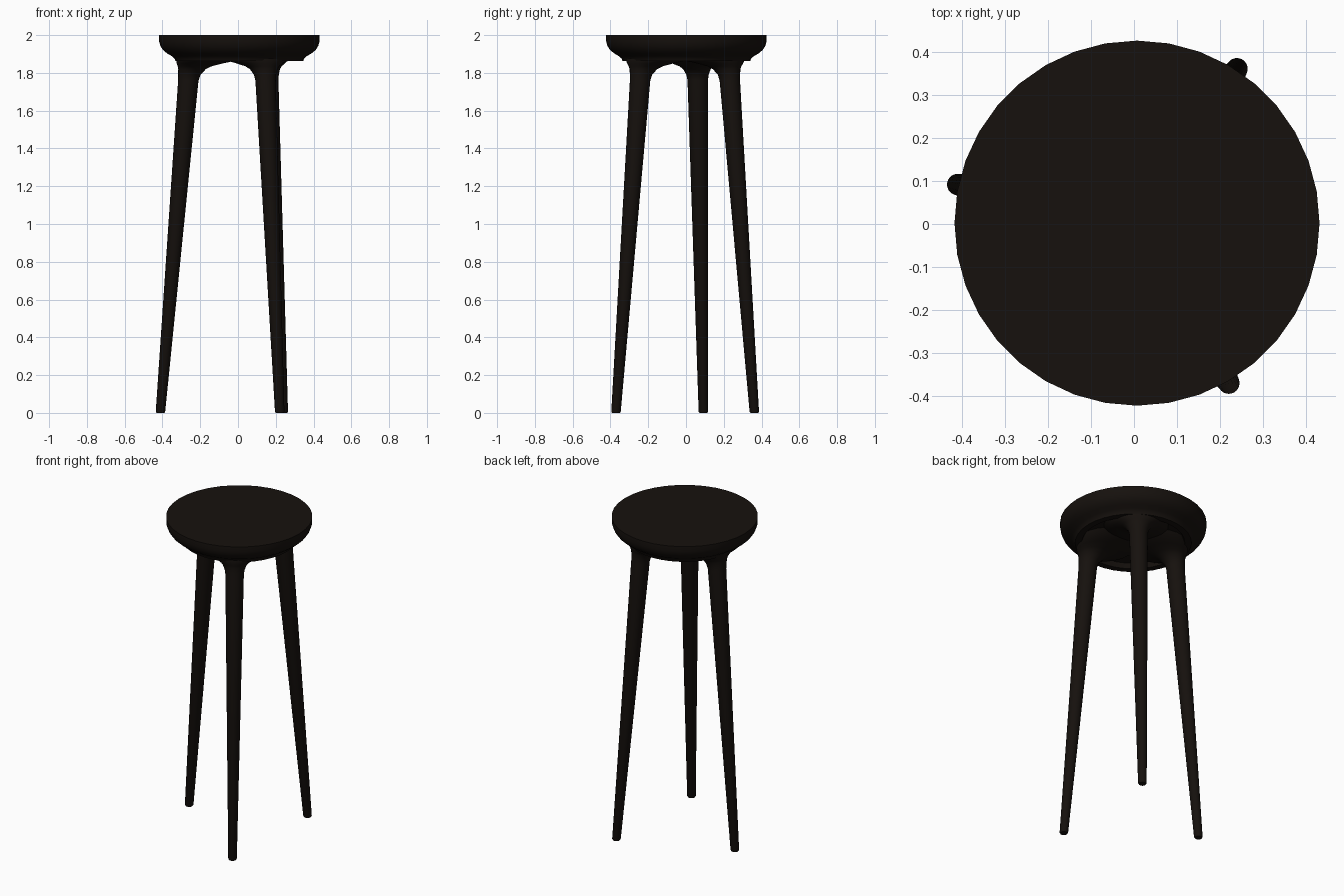
import bpy, bmesh
from math import sin, cos, pi
from mathutils import Vector

if "Cube" in bpy.data.objects:
    bpy.data.objects.remove(bpy.data.objects["Cube"])

wood = bpy.data.materials.new("dark_wood")
wood.diffuse_color = (0.008, 0.0056, 0.0042, 1)
wood.use_nodes = True
wood.node_tree.nodes["Principled BSDF"].inputs["Base Color"].default_value = wood.diffuse_color
CENTRE = Vector((0.007, 0.002, 0))


def loft(name, rings, sides):
    """Skin circular rings given as (centre, radius); cap both ends."""
    bm = bmesh.new()
    loops = []
    for c, r in rings:
        loops.append([bm.verts.new((c.x + r * cos(2 * pi * i / sides),
                                    c.y + r * sin(2 * pi * i / sides), c.z))
                      for i in range(sides)])
    for a, b in zip(loops, loops[1:]):
        for i in range(sides):
            j = (i + 1) % sides
            bm.faces.new((a[i], a[j], b[j], b[i]))
    bm.faces.new(loops[0][::-1])
    bm.faces.new(loops[-1])
    bmesh.ops.recalc_face_normals(bm, faces=bm.faces)
    me = bpy.data.meshes.new(name)
    bm.to_mesh(me)
    bm.free()
    ob = bpy.data.objects.new(name, me)
    bpy.context.collection.objects.link(ob)
    me.materials.append(wood)
    bpy.ops.object.select_all(action='DESELECT')
    ob.select_set(True)
    bpy.context.view_layer.objects.active = ob
    bpy.ops.object.shade_smooth_by_angle(angle=0.6)
    return ob


# Seat: shallow recess underneath, rim, moulded edge, flat top
profile = [(0.285, 1.89), (0.30, 1.862), (0.338, 1.862), (0.343, 1.876),
           (0.358, 1.889), (0.382, 1.903), (0.404, 1.921), (0.418, 1.943),
           (0.425, 1.968), (0.425, 2.0)]
loft("seat", [(CENTRE + Vector((0, 0, z)), r) for r, z in profile], 36)

# Legs: straight splayed taper, then a flare swept inward under the seat
legs = {"left_leg": ((-0.411, 0.092), (-0.263, 0.062)),
        "back_right_leg": ((0.24, 0.362), (0.160, 0.232)),
        "front_right_leg": ((0.221, -0.371), (0.146, -0.243))}
# z, radius, inward shift
flare = [(1.79, 0.059, 0.003), (1.82, 0.073, 0.015), (1.835, 0.09, 0.028),
         (1.85, 0.122, 0.054), (1.868, 0.165, 0.094), (1.892, 0.19, 0.118)]
for name, (foot, top) in legs.items():
    a, b = Vector((*foot, 0)), Vector((*top, 1.76))
    inward = (CENTRE - Vector((*top, 0))).normalized()
    rings = [(a, 0.021), (a.lerp(b, 0.004), 0.025), (b, 0.054)]
    for z, r, shift in flare:
        rings.append((a.lerp(b, z / 1.76) + inward * shift, r))
    loft(name, rings, 24)
